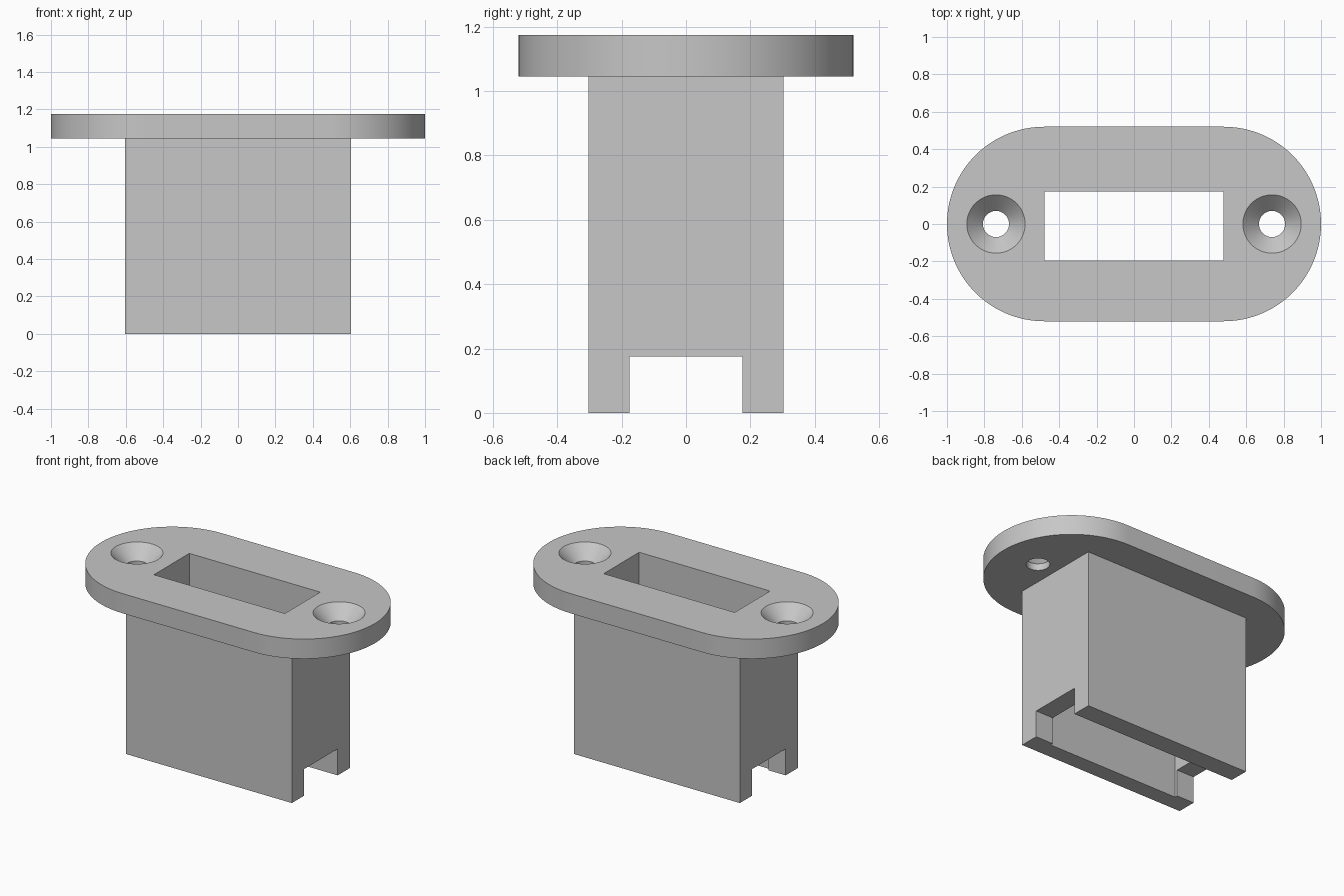
import bpy, bmesh
from math import sin, cos, pi, radians

cube = bpy.data.objects.get("Cube")
if cube:
    bpy.data.objects.remove(cube, do_unlink=True)

BASE_Z, TOP_Z = 1.045, 1.175      # flange underside and top
RADIUS, END_X = 0.52, 0.48        # flange end radius and arc centre
SEGMENTS = 48

grey = bpy.data.materials.new("plain grey")
grey.use_nodes = True
colour = (0.57, 0.57, 0.57, 1)
grey.diffuse_color = colour
grey.node_tree.nodes["Principled BSDF"].inputs["Base Color"].default_value = colour


def loft(name, rings):
    """Solid through rings with equal point counts, listed bottom to top."""
    bm = bmesh.new()
    loops = [[bm.verts.new(p) for p in ring] for ring in rings]
    n = len(loops[0])
    for low, high in zip(loops, loops[1:]):
        for i in range(n):
            j = (i + 1) % n
            bm.faces.new((low[i], low[j], high[j], high[i]))
    bm.faces.new(loops[0][::-1])
    bm.faces.new(loops[-1])
    bmesh.ops.recalc_face_normals(bm, faces=bm.faces)
    mesh = bpy.data.meshes.new(name)
    bm.to_mesh(mesh)
    bm.free()
    mesh.materials.append(grey)
    obj = bpy.data.objects.new(name, mesh)
    bpy.context.collection.objects.link(obj)
    return obj


def box(name, x, y0, y1, z0, z1):
    outline = [(-x, y0), (x, y0), (x, y1), (-x, y1)]
    return loft(name, [[(px, py, z) for px, py in outline] for z in (z0, z1)])


def circle(x, r, z):
    angles = [2 * pi * i / SEGMENTS for i in range(SEGMENTS)]
    return [(x + r * cos(a), r * sin(a), z) for a in angles]


def combine(target, tool, operation):
    mod = target.modifiers.new(operation.lower(), 'BOOLEAN')
    mod.operation, mod.solver, mod.object = operation, 'EXACT', tool
    bpy.context.view_layer.objects.active = target
    bpy.ops.object.modifier_apply(modifier=mod.name)
    bpy.data.objects.remove(tool, do_unlink=True)


# Rounded flange
outline = []
for side in (1, -1):
    for i in range(SEGMENTS + 1):
        a = -pi / 2 + pi * i / SEGMENTS
        outline.append((side * (END_X + RADIUS * cos(a)), side * RADIUS * sin(a)))
flange = loft("flanged_sleeve", [[(x, y, z) for x, y in outline] for z in (BASE_Z, TOP_Z)])

# Rectangular sleeve below the flange
combine(flange, box("sleeve", 0.605, -0.303, 0.303, 0, 1.1), 'UNION')

# Through cavity, slightly wider towards the front
combine(flange, box("cavity_cutter", 0.478, -0.194, 0.175, -0.1, 1.3), 'DIFFERENCE')

# Notch through both end walls
combine(flange, box("notch_cutter", 0.8, -0.175, 0.175, -0.1, 0.175), 'DIFFERENCE')

# Countersunk screw holes
profile = [(0.07, BASE_Z - 0.1), (0.07, TOP_Z - 0.086), (0.156, TOP_Z), (0.156, TOP_Z + 0.1)]
for side in (1, -1):
    cutter = loft("screw_cutter", [circle(side * 0.738, r, z) for r, z in profile])
    combine(flange, cutter, 'DIFFERENCE')

bpy.ops.object.select_all(action='DESELECT')
flange.select_set(True)
bpy.context.view_layer.objects.active = flange
bpy.ops.object.shade_smooth_by_angle(angle=radians(30))
